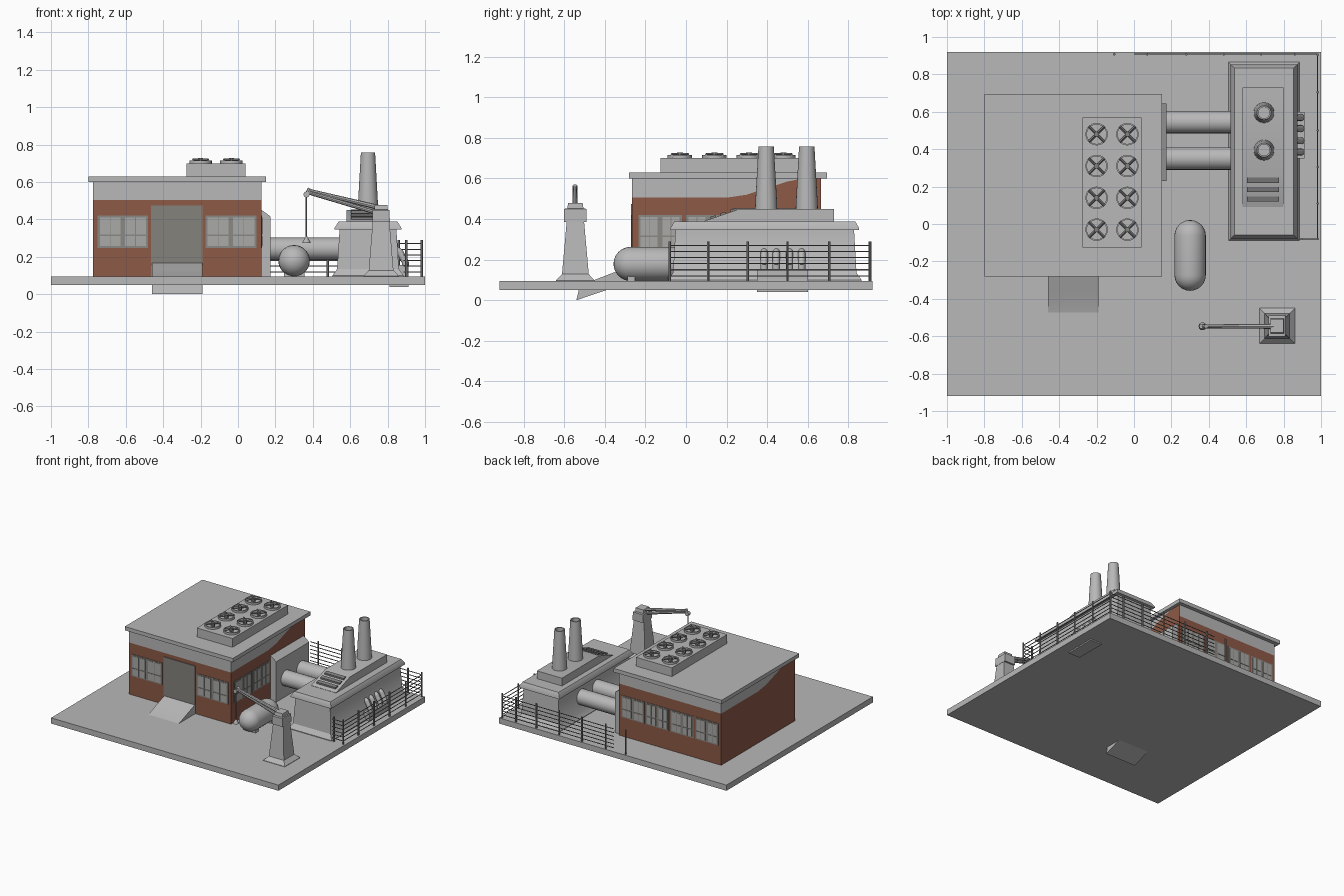
import bpy, bmesh, math
from mathutils import Vector, Matrix

if "Cube" in bpy.data.objects:
    bpy.data.objects.remove(bpy.data.objects["Cube"])


def material(name, rgb):
    m = bpy.data.materials.new(name)
    m.diffuse_color = (*rgb, 1)
    m.use_nodes = True
    m.node_tree.nodes["Principled BSDF"].inputs["Base Color"].default_value = m.diffuse_color
    return m


CONCRETE = material("concrete_grey", (0.48, 0.48, 0.48))
BRICK = material("brick_red", (0.27, 0.10, 0.062))
GLASS = material("window_grey", (0.40, 0.40, 0.39))
FRAME = material("frame_grey", (0.26, 0.25, 0.23))
DOOR = material("door_grey", (0.235, 0.225, 0.20))
STEEL = material("dark_steel", (0.22, 0.22, 0.22))


def finish(bm, name, *mats):
    bmesh.ops.recalc_face_normals(bm, faces=bm.faces)
    for f in bm.faces:
        f.smooth = True
    for e in bm.edges:
        e.smooth = e.calc_face_angle(0) < math.radians(32)
    me = bpy.data.meshes.new(name)
    bm.to_mesh(me)
    bm.free()
    for m in mats:
        me.materials.append(m)
    ob = bpy.data.objects.new(name, me)
    bpy.context.collection.objects.link(ob)
    return ob


def skin(bm, rings, caps=True, loop=False):
    """Bridge rings of points into a surface."""
    vs = [[bm.verts.new(p) for p in r] for r in rings]
    pairs = list(zip(vs, vs[1:])) + ([(vs[-1], vs[0])] if loop else [])
    n = len(vs[0])
    for a, b in pairs:
        for i in range(n):
            j = (i + 1) % n
            bm.faces.new((a[i], a[j], b[j], b[i]))
    if caps and not loop:
        bm.faces.new(vs[0])
        bm.faces.new(vs[-1])


def tiers(bm, cx, cy, levels):
    """Stacked rectangles given as (half x, half y, z)."""
    skin(bm, [[(cx + sx * hx, cy + sy * hy, z) for sx, sy in ((-1, -1), (1, -1), (1, 1), (-1, 1))]
              for hx, hy, z in levels])


def box(bm, x0, x1, y0, y1, z0, z1):
    tiers(bm, (x0 + x1) / 2, (y0 + y1) / 2, [((x1 - x0) / 2, (y1 - y0) / 2, z) for z in (z0, z1)])


def lathe(bm, prof, mat=Matrix(), n=24, loop=False):
    skin(bm, [[mat @ Vector((r * math.cos(a), r * math.sin(a), z))
               for a in (2 * math.pi * i / n for i in range(n))] for r, z in prof], loop=loop)


def rod(bm, a, b, r, n=8, r2=None):
    a, b = Vector(a), Vector(b)
    m = Matrix.Translation(a) @ (b - a).to_track_quat('Z', 'Y').to_matrix().to_4x4()
    lathe(bm, [(r, 0), (r if r2 is None else r2, (b - a).length)], m, n)


def single(fn, name, mat, *args, **kw):
    bm = bmesh.new()
    fn(bm, *args, **kw)
    return finish(bm, name, mat)


# Ground slab and entrance ramp
single(box, "base_slab", CONCRETE, -1, 1, -0.92, 0.92, 0.05, 0.095)
ramp = [(-0.54, 0.0), (-0.52, 0.085), (-0.45, 0.1), (-0.36, 0.135), (-0.26, 0.17), (-0.26, 0.09), (-0.4, 0.047)]
single(skin, "entrance_ramp", CONCRETE, [[(x, y, z) for y, z in ramp] for x in (-0.46, -0.19)])

# Main hall walls: brick with a grey band, the band fading out in a curve on both sides
X0, X1, Y0, Y1, Z0, ZB, Z1 = -0.775, 0.125, -0.265, 0.665, 0.09, 0.505, 0.602
curve = [(Y0, ZB), (0.2, ZB), (0.3, 0.52), (0.4, 0.553), (0.5, 0.585), (0.58, 0.6), (Y1, 0.6)]
bm = bmesh.new()


def wall(pts, idx):
    bm.faces.new([bm.verts.new(p) for p in pts]).material_index = idx


for y in (Y0, Y1):
    for lo, hi, idx in ((Z0, ZB, 0), (ZB, Z1, 1)):
        wall([(X0, y, lo), (X1, y, lo), (X1, y, hi), (X0, y, hi)], idx)
for x, flip in ((X1, False), (X0, True)):
    fy = (lambda v: Y0 + Y1 - v) if flip else (lambda v: v)
    wall([(x, fy(y), z) for y, z in [(Y1, Z0), (Y0, Z0)] + curve], 0)
    wall([(x, fy(y), z) for y, z in [(Y1, Z1), (Y0, Z1)] + curve], 1)
for z in (Z0, Z1):
    wall([(X0, Y0, z), (X1, Y0, z), (X1, Y1, z), (X0, Y1, z)], 1)
bmesh.ops.remove_doubles(bm, verts=bm.verts, dist=1e-5)
finish(bm, "hall_walls", BRICK, CONCRETE)
single(box, "hall_roof", CONCRETE, -0.80, 0.15, -0.28, 0.695, 0.6, 0.63)
single(box, "hall_door", DOOR, -0.465, -0.19, Y0 - 0.006, Y0, 0.095, 0.475)


# Windows: frame plate with panes on a wall; u runs along the wall
def window(name, u0, u1, sashes, side):
    def plate(bm, a, b, lo, hi, d):
        if side == "front":
            box(bm, a, b, Y0 - d, Y0, lo, hi)
        elif side == "back":
            box(bm, a, b, Y1, Y1 + d, lo, hi)
        else:
            box(bm, X1, X1 + d, a, b, lo, hi)
    single(plate, name + "_frame", FRAME, u0, u1, 0.247, 0.42, 0.004)
    bm = bmesh.new()
    w = (u1 - u0) / sashes
    for i in range(sashes):
        a, m = u0 + i * w + 0.01, w / 2 - 0.01
        for k in range(2):
            p = a + k * m + 0.002
            plate(bm, p, p + m - 0.004, 0.257, 0.312, 0.007)
            plate(bm, p, p + m - 0.004, 0.32, 0.41, 0.007)
    finish(bm, name + "_panes", GLASS)


window("front_window_left", -0.75, -0.48, 2, "front")
window("front_window_right", -0.175, 0.10, 2, "front")
window("side_window_front", -0.235, -0.02, 2, "side")
window("side_window_rear", 0.0, 0.215, 2, "side")
for i in range(4):
    window(f"back_window_{i + 1}", -0.75 + i * 0.217, -0.55 + i * 0.217, 2, "back")

# Rooftop cooler with eight fans
single(box, "cooler_box", CONCRETE, -0.275, 0.04, -0.125, 0.57, 0.62, 0.70)
rings, blades = bmesh.new(), bmesh.new()
for x in (-0.2, -0.035):
    for y in (-0.03, 0.14, 0.31, 0.48):
        at = Matrix.Translation((x, y, 0))
        lathe(rings, [(0.052, 0.695), (0.06, 0.695), (0.06, 0.716), (0.052, 0.716)], at, 20, loop=True)
        lathe(blades, [(0.014, 0.70), (0.014, 0.728)], at, 12)
        for a in (45, 135):
            d = Vector((math.cos(math.radians(a)), math.sin(math.radians(a)), 0)) * 0.058
            c = Vector((x, y, 0.719))
            rod(blades, c - d, c + d, 0.007, 4)
finish(rings, "fan_rings", CONCRETE)
finish(blades, "fan_blades", STEEL)

# Duct housing on the hall and the two pipes to the generator house
prof = [(0.12, 0.09), (0.175, 0.09), (0.175, 0.415), (0.12, 0.455)]
single(skin, "duct_housing", CONCRETE, [[(x, y, z) for x, z in prof] for y in (0.23, 0.645)])
bm = bmesh.new()
for y in (0.35, 0.545):
    rod(bm, (0.17, y, 0.243), (0.56, y, 0.243), 0.06, 24)
finish(bm, "connecting_pipes", CONCRETE)

# Generator house with flared foot and eave
single(tiers, "generator_house", CONCRETE, 0.695, 0.388,
       [(0.19, 0.477, 0.09), (0.19, 0.477, 0.1), (0.165, 0.452, 0.135), (0.152, 0.44, 0.345),
        (0.178, 0.465, 0.345), (0.178, 0.465, 0.355), (0.158, 0.446, 0.388)])
prof = [(0.09, 0.38), (0.09, 0.39), (0.265, 0.45), (0.73, 0.45), (0.73, 0.38)]
single(skin, "generator_roof_block", CONCRETE, [[(x, y, z) for y, z in prof] for x in (0.58, 0.80)])
bm = bmesh.new()
for y in (0.135, 0.185, 0.235):
    z = 0.39 + (y - 0.09) * 0.343
    skin(bm, [[(x, y - 0.015, z - 0.008), (x, y - 0.015, z + 0.007), (x, y + 0.013, z + 0.013),
               (x, y + 0.013, z)] for x in (0.605, 0.775)])
finish(bm, "roof_louvers", STEEL)
bm = bmesh.new()
for y in (0.395, 0.595):
    lathe(bm, [(0.055, 0.445), (0.053, 0.49), (0.038, 0.757), (0.03, 0.757), (0.03, 0.70)],
          Matrix.Translation((0.695, y, 0)))
finish(bm, "smoke_stacks", CONCRETE)

# Cable box and bent tubes on the outer wall
single(box, "cable_box", CONCRETE, 0.81, 0.912, 0.35, 0.60, 0.04, 0.155)
bm = bmesh.new()
for y in (0.385, 0.445, 0.51, 0.57):
    rod(bm, (0.835, y, 0.245), (0.868, y, 0.225), 0.018, 12)
    rod(bm, (0.862, y, 0.232), (0.895, y, 0.17), 0.018, 12)
    rod(bm, (0.895, y, 0.175), (0.895, y, 0.15), 0.018, 12)
finish(bm, "cable_tubes", CONCRETE)

# Storage tank lying along y
R, H = 0.084, 0.105
arc = [math.radians(a) for a in (2, 15, 30, 45, 60, 75, 90)]
prof = [(R * math.sin(a), -H - R * math.cos(a)) for a in arc]
prof += [(r, -z) for r, z in reversed(prof)]
lay = Matrix.Translation((0.3, -0.168, 0.179)) @ Matrix.Rotation(math.pi / 2, 4, 'X')
single(lathe, "storage_tank", CONCRETE, prof, lay, 28)
bm = bmesh.new()
for y in (-0.27, -0.07):
    box(bm, 0.245, 0.355, y - 0.018, y + 0.018, 0.09, 0.13)
finish(bm, "tank_feet", CONCRETE)

# Crane tower, jib, cable and hook
single(tiers, "crane_tower", CONCRETE, 0.765, -0.545,
       [(0.095, 0.095, 0.09), (0.095, 0.095, 0.098), (0.066, 0.066, 0.128), (0.045, 0.043, 0.385),
        (0.047, 0.056, 0.385), (0.045, 0.056, 0.45), (0.036, 0.04, 0.452), (0.034, 0.036, 0.478)])
bm = bmesh.new()
rod(bm, (0.79, -0.547, 0.455), (0.375, -0.547, 0.555), 0.014, 8, 0.01)
rod(bm, (0.76, -0.547, 0.43), (0.375, -0.547, 0.545), 0.011, 8)
rod(bm, (0.385, -0.547, 0.565), (0.366, -0.547, 0.525), 0.012, 8)
rod(bm, (0.366, -0.56, 0.533), (0.366, -0.534, 0.533), 0.016, 12)
finish(bm, "crane_jib", CONCRETE)
single(rod, "crane_cable", STEEL, (0.366, -0.547, 0.30), (0.366, -0.547, 0.53), 0.004, 6)
single(lathe, "crane_hook", CONCRETE, [(0.021, 0.275), (0.021, 0.28), (0.004, 0.308)],
       Matrix.Translation((0.366, -0.547, 0)), 12)

# Fence: posts and rails along the back, the right side and a short return
posts, rails = bmesh.new(), bmesh.new()
for x, y in ([(x, 0.908) for x in (-0.105, 0.07, 0.28, 0.48, 0.68, 0.86)]
             + [(0.982, y) for y in (-0.08, 0.11, 0.305, 0.5, 0.705, 0.905)] + [(0.9, -0.08)]):
    rod(posts, (x, y, 0.09), (x, y, 0.29), 0.007, 6)
for i in range(6):
    z = 0.12 + i * 0.03
    path = [(0.0, 0.908), (0.982, 0.908), (0.982, -0.08), (0.885, -0.08)]
    for (ax, ay), (bx, by) in zip(path, path[1:]):
        rod(rails, (ax, ay, z), (bx, by, z), 0.003, 6)
finish(posts, "fence_posts", STEEL)
finish(rails, "fence_rails", STEEL)
